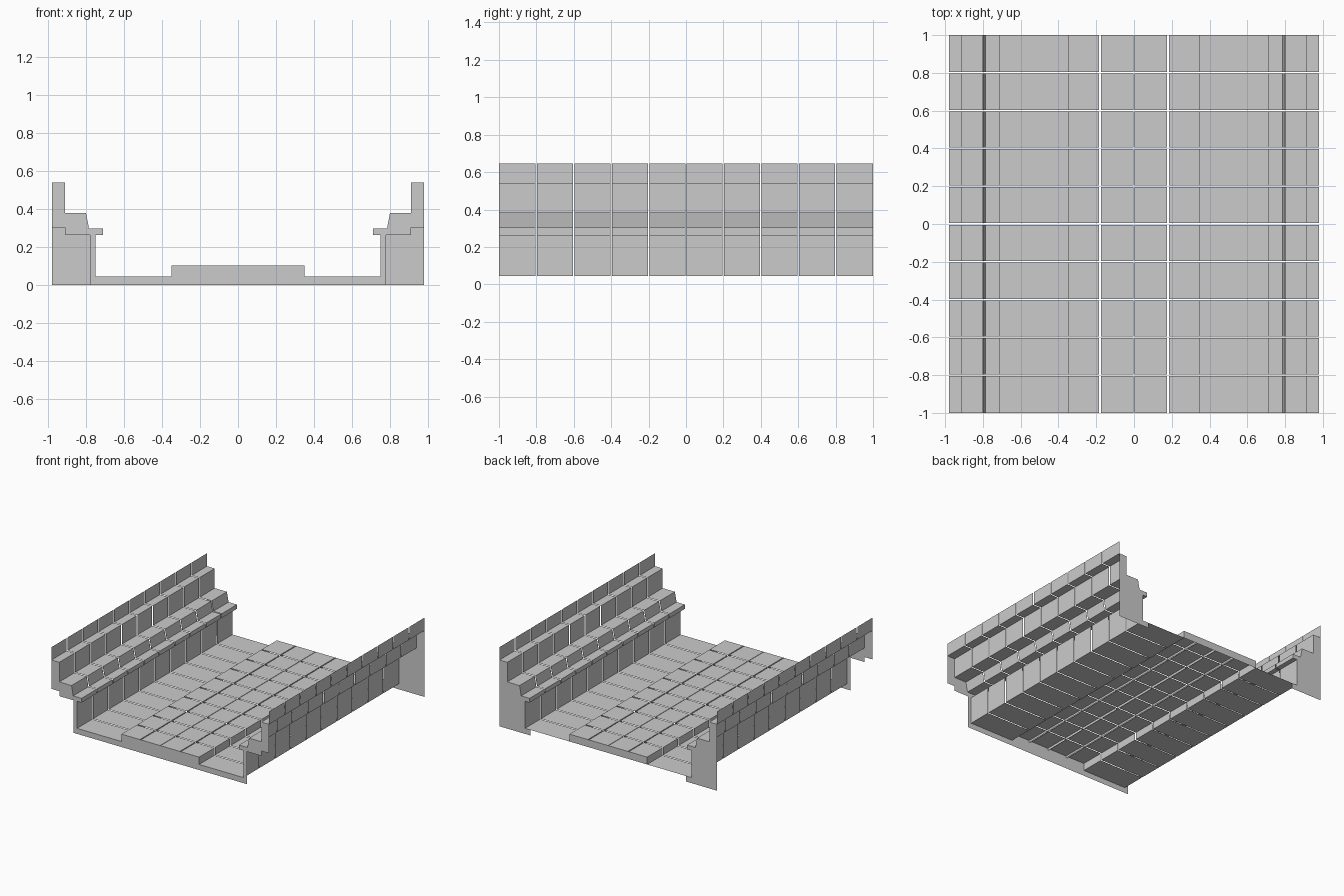
import bpy, bmesh

if "Cube" in bpy.data.objects:
    bpy.data.objects.remove(bpy.data.objects["Cube"])

GAP = 0.004      # half width of the joints between stones
ROWS = 10        # stone courses along y


def finish(name, bm, mirror=True):
    me = bpy.data.meshes.new(name)
    bm.to_mesh(me)
    bm.free()
    ob = bpy.data.objects.new(name, me)
    bpy.context.collection.objects.link(ob)
    if mirror:
        ob.modifiers.new("Mirror", 'MIRROR').use_axis[0] = True
    return ob


def sweep_rows(name, profiles):
    """Open sheet profiles (x, z) swept along y as separate stone rows."""
    bm = bmesh.new()
    step = 2.0 / ROWS
    for i in range(ROWS):
        y0 = -1 + i * step + (GAP if i else 0)
        y1 = -1 + (i + 1) * step - (GAP if i < ROWS - 1 else 0)
        for prof in profiles:
            a = [bm.verts.new((x, y0, z)) for x, z in prof]
            b = [bm.verts.new((x, y1, z)) for x, z in prof]
            for k in range(len(prof) - 1):
                bm.faces.new((a[k], a[k + 1], b[k + 1], b[k]))
    return finish(name, bm)


def end_sheet(name, outline, y):
    """Flat end face at y, facing outward."""
    bm = bmesh.new()
    f = bm.faces.new([bm.verts.new((x, y, z)) for x, z in outline])
    f.normal_update()
    if f.normal.y * y < 0:
        f.normal_flip()
    return finish(name, bm)


# Stepped side wall: parapet, two steps, ledge and wall face
wall = [(-.98, .645), (-.98, .54), (-.91, .54), (-.91, .38), (-.80, .38),
        (-.785, .30), (-.71, .30), (-.71, .265), (-.75, .265), (-.75, .045)]
sweep_rows("side_walls", [wall])

# Low gutter floor with the kerb riser
kerb = [(-.75, .045), (-.35, .045), (-.35, .105)]
sweep_rows("gutter_floor", [kerb])

# Raised centre paving, stones with small turned-down joint edges
outer = [(-.35, .105), (-.18 - GAP, .105), (-.18 - GAP, .088)]
inner = [(-.18 + GAP, .088), (-.18 + GAP, .105), (-GAP / 2, .105), (-GAP / 2, .088)]
sweep_rows("centre_paving", [outer, inner])

# Front end sheet follows the section with a stepped outer edge
section = wall[1:] + kerb[1:] + [(0, .105)]
end_sheet("front_end", section + [(0, 0), (-.78, 0), (-.78, .265),
                                  (-.91, .265), (-.91, .305), (-.98, .305)], -1)

# Back end sheets: full-depth wall ends and the paving edge
end_sheet("back_wall_ends", wall[1:] + [(-.70, .045), (-.70, 0), (-.98, 0)], 1)
end_sheet("back_paving_edge", [(-.35, .045), (-.35, .105), (0, .105), (0, .045)], 1)
